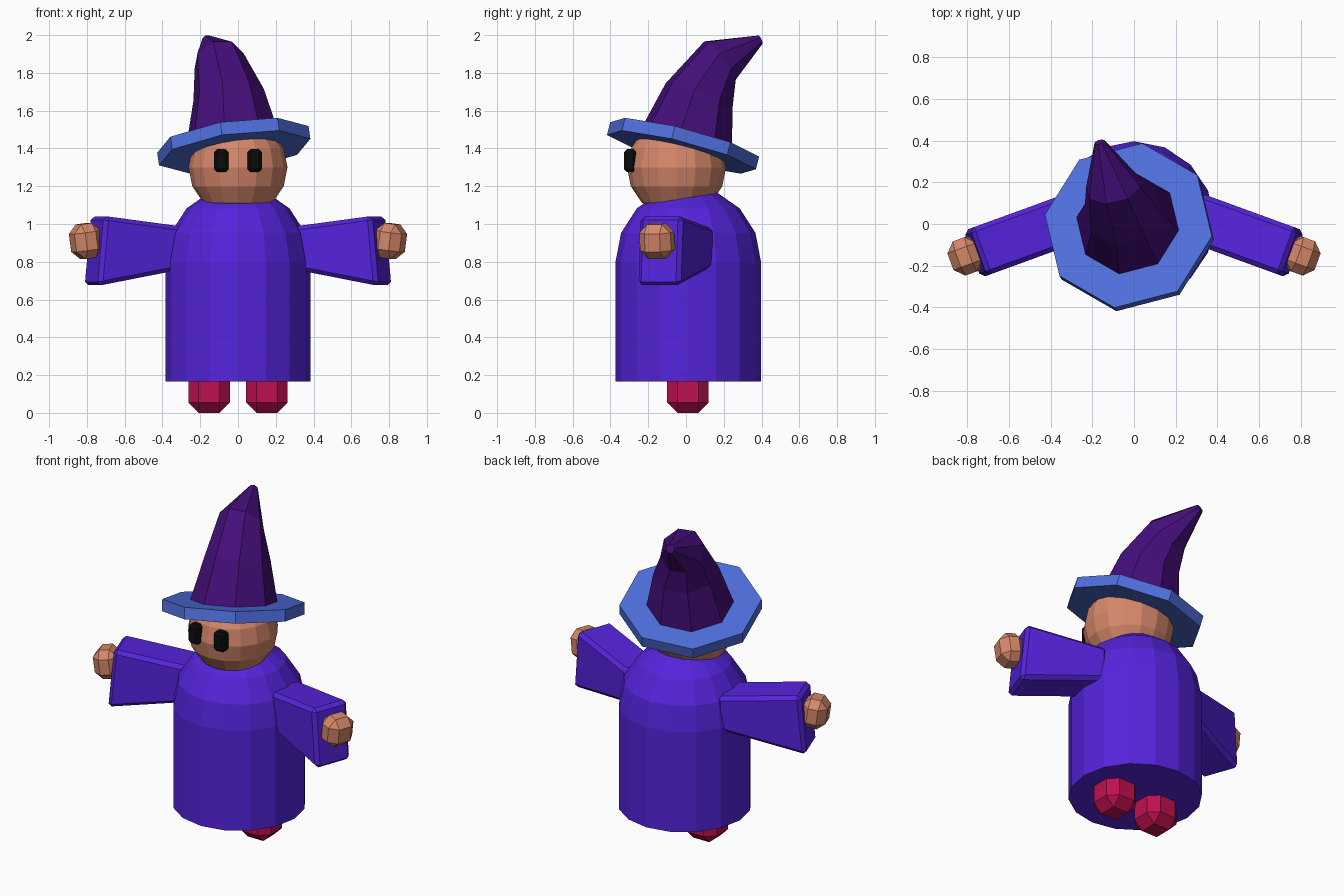
import bpy, bmesh, math
from mathutils import Vector, Matrix

if "Cube" in bpy.data.objects:
    bpy.data.objects.remove(bpy.data.objects["Cube"])


def material(name, r, g, b):
    lin = [((c / 255 + 0.055) / 1.055) ** 2.4 if c > 10 else c / 255 / 12.92 for c in (r, g, b)]
    m = bpy.data.materials.new(name)
    m.diffuse_color = (*lin, 1)
    m.use_nodes = True
    m.node_tree.nodes["Principled BSDF"].inputs["Base Color"].default_value = m.diffuse_color
    return m


ROBE = material("robe_violet", 85, 35, 220)
HAT = material("hat_purple", 68, 14, 122)
BRIM = material("brim_blue", 80, 112, 222)
SKIN = material("skin", 214, 136, 106)
SHOE = material("shoe_crimson", 192, 16, 80)
BLACK = material("eye_black", 12, 12, 12)


def make(name, bm, mat):
    bmesh.ops.recalc_face_normals(bm, faces=bm.faces[:])
    me = bpy.data.meshes.new(name)
    bm.to_mesh(me)
    bm.free()
    me.materials.append(mat)
    ob = bpy.data.objects.new(name, me)
    bpy.context.collection.objects.link(ob)
    return ob


def loft(name, rings, mat):
    """Skin a list of equal-length point rings and cap both ends."""
    bm = bmesh.new()
    vs = [[bm.verts.new(p) for p in ring] for ring in rings]
    n = len(vs[0])
    for a, b in zip(vs, vs[1:]):
        for i in range(n):
            j = (i + 1) % n
            bm.faces.new((a[i], a[j], b[j], b[i]))
    bm.faces.new(vs[0][::-1])
    bm.faces.new(vs[-1])
    return make(name, bm, mat)


def ring(center, radius, n, start=0, normal=(0, 0, 1)):
    """Regular polygon tilted so that its axis follows the normal."""
    rot = Vector((0, 0, 1)).rotation_difference(Vector(normal).normalized())
    pts = []
    for i in range(n):
        a = math.radians(start) + math.tau * i / n
        pts.append(Vector(center) + rot @ Vector((radius * math.cos(a), radius * math.sin(a), 0)))
    return pts


def bevel(ob, width):
    m = ob.modifiers.new("edge_bevel", 'BEVEL')
    m.width = width
    m.segments = 1
    m.limit_method = 'ANGLE'


def block(name, center, size, width, mat, rot=Matrix()):
    bm = bmesh.new()
    bmesh.ops.create_cube(bm, size=1)
    bmesh.ops.transform(bm, verts=bm.verts, matrix=Matrix.Translation(center) @ rot @ Matrix.Diagonal((*size, 1)))
    ob = make(name, bm, mat)
    bevel(ob, width)
    return ob


# Robe: straight cylinder with a rounded shoulder dome
profile = [(0.165, 0.385), (0.8, 0.385)]
profile += [(0.8 + 0.4 * math.sin(math.radians(a)), 0.385 * math.cos(math.radians(a))) for a in (22.5, 45, 67.5, 88)]
loft("robe", [ring((0, 0.012, z), r, 16) for z, r in profile], ROBE)

# Head
bm = bmesh.new()
bmesh.ops.create_uvsphere(bm, u_segments=16, v_segments=8, radius=0.262)
bmesh.ops.translate(bm, verts=bm.verts, vec=(0, -0.05, 1.3))
make("head", bm, SKIN)

# Hat brim: tilted octagonal slab
tilt = Vector((-0.143, 0.255, 1)).normalized()
top = Vector((-0.027, -0.007, 1.448))
loft("hat_brim", [ring(top - tilt * 0.07, 0.41, 8, -8.5, tilt), ring(top, 0.41, 8, -8.5, tilt)], BRIM)

# Hat cone: eight sides, bending back to a small tip
cone = [((-0.03, 0.0, 1.44), 0.252, tilt),
        ((-0.05, 0.07, 1.685), 0.19, (-0.12, 0.34, 0.94)),
        ((-0.10, 0.18, 1.865), 0.135, (-0.18, 0.8, 0.6)),
        ((-0.165, 0.393, 1.976), 0.026, (-0.25, 0.85, 0.4))]
loft("hat_cone", [ring(c, r, 8, -8.5, n) for c, r, n in cone], HAT)

yaw = math.radians(-20)
for side, s in (("right", 1), ("left", -1)):
    # Sleeve: flared box angled forward
    along = Vector((math.cos(yaw) * s, math.sin(yaw), 0))
    across = Vector((-math.sin(yaw) * s, math.cos(yaw), 0)) * 0.12
    base = Vector((0.28 * s, 0.035, 0))

    def section(t_low, t_high, low, high):
        return [base + along * t + across * w + Vector((0, 0, z))
                for t, w, z in ((t_low, -1, low), (t_low, 1, low), (t_high, 1, high), (t_high, -1, high))]

    sleeve = loft(side + "_sleeve", [section(0, 0, 0.77, 0.98), section(0.53, 0.495, 0.672, 1.043)], ROBE)
    bevel(sleeve, 0.022)

    # Hand, foot and eye
    turn = Matrix.Rotation(yaw * s, 4, 'Z') @ Matrix.Rotation(math.radians(8) * s, 4, 'Y')
    block(side + "_hand", (0.805 * s, -0.153, 0.91), (0.15, 0.175, 0.185), 0.045, SKIN, turn)
    block(side + "_foot", (0.153 * s, 0.01, 0.115), (0.22, 0.22, 0.23), 0.055, SHOE)
    block(side + "_eye", (0.089 * s, -0.295, 1.335), (0.078, 0.066, 0.122), 0.016, BLACK)
